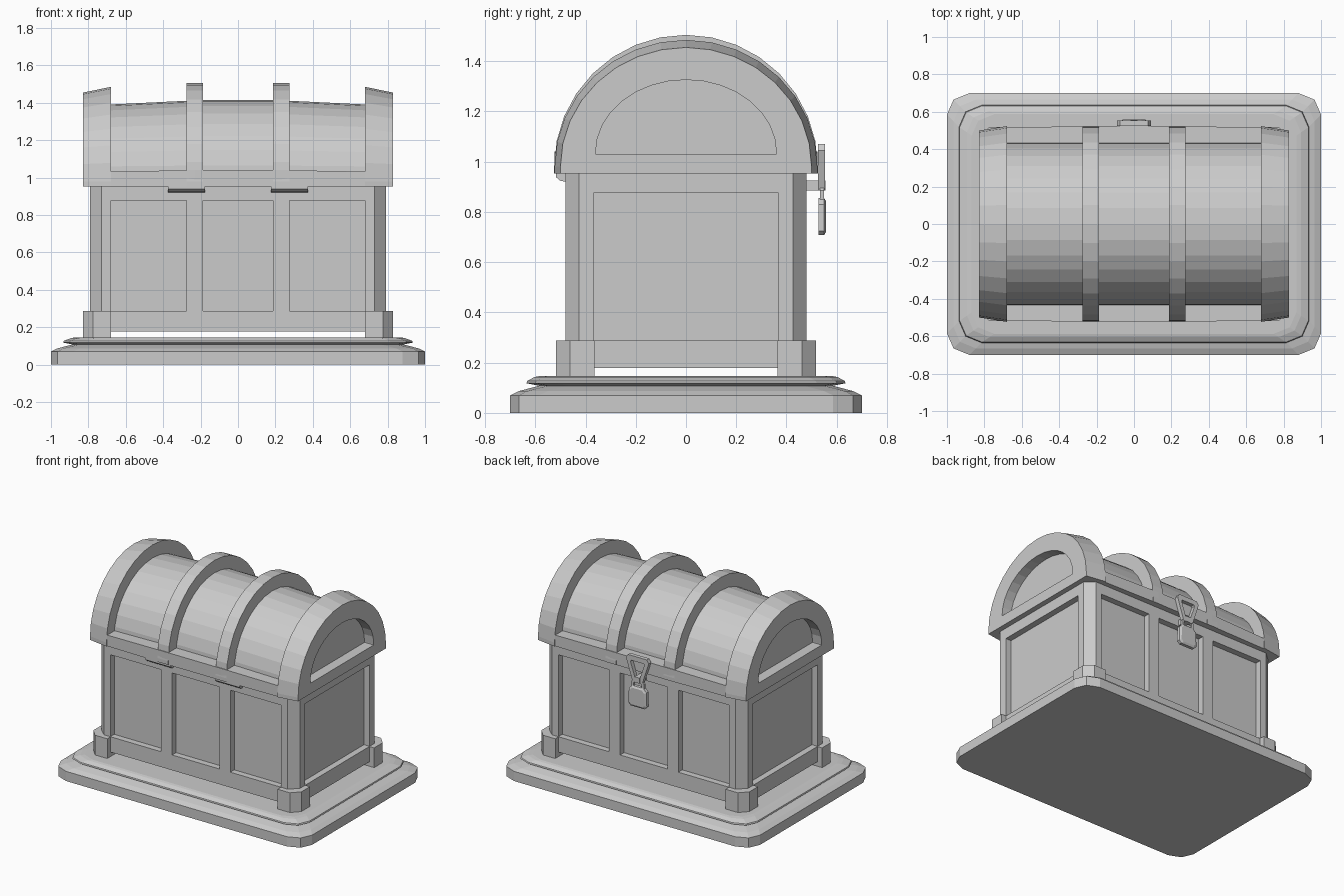
import bpy, bmesh
from math import sin, cos, pi

if "Cube" in bpy.data.objects:
    bpy.data.objects.remove(bpy.data.objects["Cube"])


def loft(name, rings, loop=False):
    """Skin a list of equal-length 3D rings; cap the ends unless looped."""
    bm = bmesh.new()
    vs = [[bm.verts.new(p) for p in r] for r in rings]
    n = len(vs[0])
    pairs = list(zip(vs, vs[1:])) + ([(vs[-1], vs[0])] if loop else [])
    for a, b in pairs:
        for i in range(n):
            j = (i + 1) % n
            bm.faces.new((a[i], a[j], b[j], b[i]))
    if not loop:
        bm.faces.new(vs[0])
        bm.faces.new(vs[-1])
    bmesh.ops.recalc_face_normals(bm, faces=bm.faces)
    me = bpy.data.meshes.new(name)
    bm.to_mesh(me)
    bm.free()
    ob = bpy.data.objects.new(name, me)
    bpy.context.collection.objects.link(ob)
    return ob


def box(name, x0, x1, y0, y1, z0, z1):
    return loft(name, [[(x0, y0, z), (x1, y0, z), (x1, y1, z), (x0, y1, z)] for z in (z0, z1)])


def along_x(x, pts):
    return [(x, y, z) for y, z in pts]


def at_y(y, pts):
    return [(x, y, z) for x, z in pts]


def at_z(z, pts):
    return [(x, y, z) for x, y in pts]


def mirrored(half):
    """Close a right-hand half outline across its first coordinate."""
    return half + [(-x, z) for x, z in reversed(half)]


def arch(ry, rz, zc, zb, n=16):
    arc = [(ry * cos(pi * i / n), zc + rz * sin(pi * i / n)) for i in range(n + 1)]
    return [(ry, zb)] + arc + [(-ry, zb)]


def plinth_ring(hx, hy, z):
    q = [(hx, hy - .115), (hx - .035, hy - .035), (hx - .12, hy)]
    q += [(-x, y) for x, y in reversed(q)]
    return at_z(z, q + [(x, -y) for x, y in reversed(q)])


# Stepped plinth
loft("plinth", [plinth_ring(*r) for r in (
    (1, .7, 0), (1, .7, .07), (.965, .665, .087), (.885, .585, .108),
    (.935, .635, .118), (.932, .632, .127), (.893, .605, .142), (.868, .587, .146))])

# Chest body with chamfered corners
q = [(.79, .425), (.73, .48), (-.73, .48), (-.79, .425)]
outline = q + [(x, -y) for x, y in reversed(q)]
body = loft("chest_body", [at_z(z, outline) for z in (.178, .96)])

# Recessed panels on all four sides
depth = .045
cutters = []
for s in (-1, 1):
    y = sorted((s * (.48 - depth), s * .6))
    for x0, x1 in ((-.68, -.275), (-.188, .188), (.275, .68)):
        cutters.append(box("panel_cutter", x0, x1, *y, .288, .878))
    x = sorted((s * (.79 - depth), s * .9))
    cutters.append(box("panel_cutter", *x, -.368, .368, .288, .875))
bpy.context.view_layer.objects.active = body
for c in cutters:
    c.hide_render = True
    m = body.modifiers.new("panel", 'BOOLEAN')
    m.operation, m.solver, m.object = 'DIFFERENCE', 'EXACT', c
    bpy.ops.object.modifier_apply(modifier=m.name)
    bpy.data.objects.remove(c)

# Corner feet
for sx in (-1, 1):
    for sy in (-1, 1):
        foot = [(.678, .365), (.828, .365), (.828, .462), (.775, .518), (.678, .518)]
        loft("corner_foot", [at_z(z, [(sx * x, sy * y) for x, y in foot]) for z in (.14, .288)])

# Lid barrel, slightly swollen in the middle
loft("lid_barrel", [along_x(x, arch(.438, r, .98, .955))
                    for x, r in ((-.7, .41), (-.19, .435), (.19, .435), (.7, .41))])

# Lid rim rail
loft("lid_rail", [along_x(x, mirrored([(y, .953), (y, z)]))
                  for x, y, z in ((-.7, .515, 1.032), (-.23, .524, 1.04), (.23, .524, 1.04), (.7, .515, 1.032))])

# Lid bands and recessed end arches
for s in (-1, 1):
    loft("lid_band", [along_x(s * x, arch(.525, .525, .98, .953)) for x in (.188, .275)])
    loft("lid_end_arch", [
        along_x(s * .68, arch(.523, .505, .98, .953)),
        along_x(s * .828, arch(.5, .475, .98, .953)),
        along_x(s * .828, arch(.36, .29, 1.036, 1.03)),
        along_x(s * .755, arch(.36, .29, 1.036, 1.03))])

# Hinges under the front rim
hinge = [(-.517, .955), (-.517, .938), (-.5, .924), (-.478, .92), (-.47, .955)]
for s in (-1, 1):
    loft("hinge", [along_x(s * .275 + d, hinge) for d in (-.098, .098)])


def frame(name, outer, inner, y0, y1):
    return loft(name, [at_y(y0, outer), at_y(y1, outer), at_y(y1, inner), at_y(y0, inner)], loop=True)


# Hasp, staple and padlock at the back
frame("hasp", mirrored([(.038, .885), (.09, 1.045), (.075, 1.07)]),
      mirrored([(.018, .915), (.055, 1.025), (.05, 1.035)]), .525, .553)
box("staple", -.02, .02, .475, .556, .885, .925)
frame("padlock_shackle", mirrored([(.05, .845), (.05, .885), (.025, .912)]),
      mirrored([(.032, .845), (.032, .878), (.018, .893)]), .534, .55)
lock = [(.055, .708), (.073, .725), (.07, .83), (.045, .855)]
lock_in = [(.045, .722), (.06, .735), (.057, .822), (.038, .842)]
loft("padlock_body", [at_y(.527, mirrored(lock)), at_y(.55, mirrored(lock)), at_y(.558, mirrored(lock_in))])
